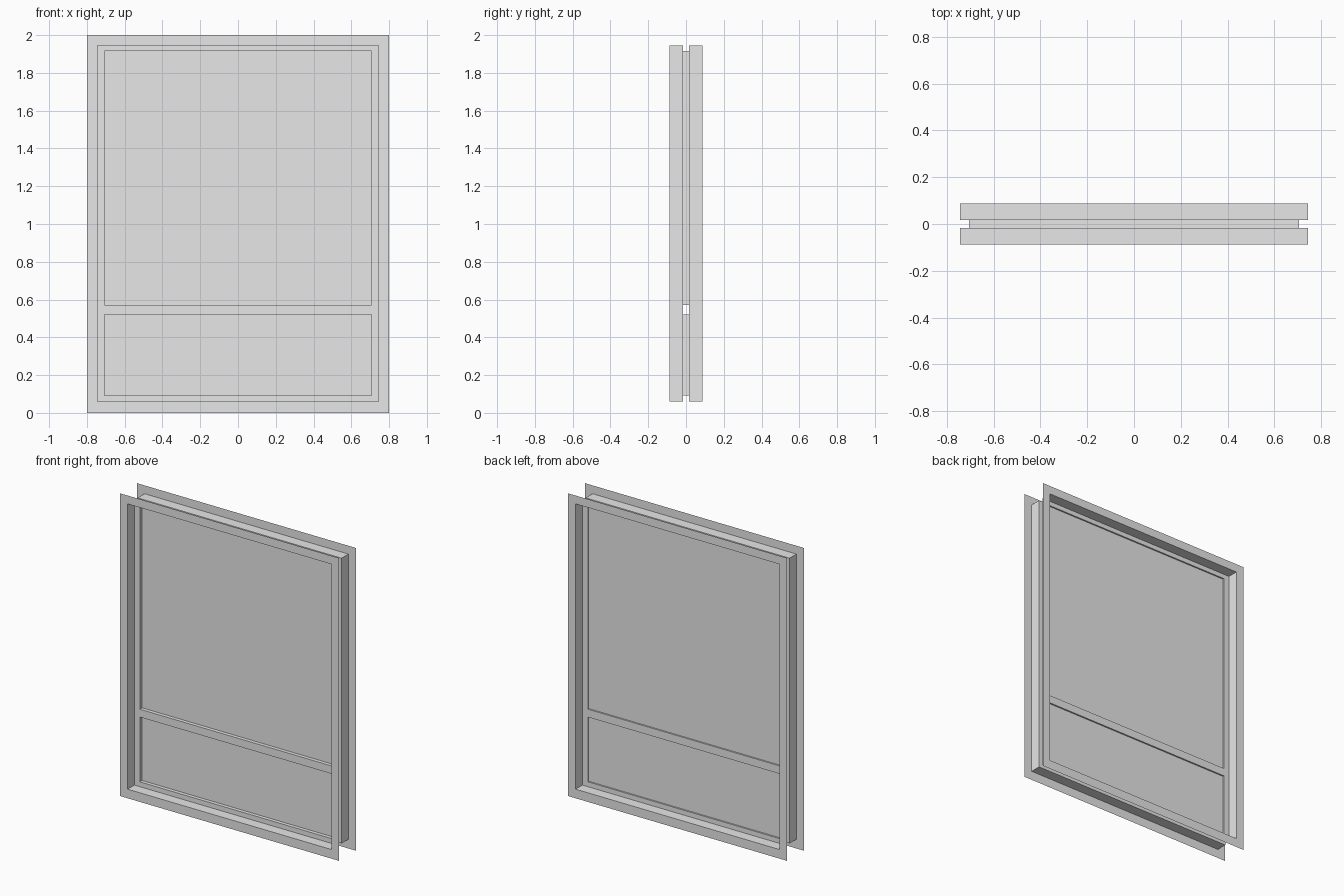
import bpy
import bmesh

cube = bpy.data.objects.get("Cube")
if cube:
    bpy.data.objects.remove(cube, do_unlink=True)

grey = bpy.data.materials.new("light_grey")
grey.use_nodes = True
grey.diffuse_color = (0.8, 0.8, 0.8, 1)
grey.node_tree.nodes["Principled BSDF"].inputs["Base Color"].default_value = (0.8, 0.8, 0.8, 1)

# Rectangles as half width, bottom, top
OUTER = (0.8, 0.0, 2.0)
TUBE = (0.745, 0.06, 1.945)
PANES = {"lower": (0.706, 0.092, 0.52), "upper": (0.706, 0.572, 1.915)}
FACE_Y, RAIL_Y, PANE_Y = 0.088, 0.017, 0.007


def corners(rect, y):
    w, low, high = rect
    return [(-w, y, low), (w, y, low), (w, y, high), (-w, y, high)]


def make(name, quads, flip=False):
    """Object from quads; flip turns the surface towards the back."""
    bm = bmesh.new()
    for quad in quads:
        bm.faces.new([bm.verts.new(p) for p in quad])
    bmesh.ops.remove_doubles(bm, verts=bm.verts, dist=0.0001)
    if flip:
        bmesh.ops.reverse_faces(bm, faces=bm.faces)
    mesh = bpy.data.meshes.new(name)
    bm.to_mesh(mesh)
    bm.free()
    mesh.materials.append(grey)
    obj = bpy.data.objects.new(name, mesh)
    bpy.context.collection.objects.link(obj)


def loft(*rings):
    """Quads joining each rectangle to the next."""
    quads = []
    for a, b in zip(rings, rings[1:]):
        for i in range(4):
            j = (i + 1) % 4
            quads.append([a[i], a[j], b[j], b[i]])
    return quads


def strip(x0, x1, z0, z1, y):
    return [(x0, y, z0), (x1, y, z0), (x1, y, z1), (x0, y, z1)]


low, up = PANES["lower"], PANES["upper"]
for side, s in (("front", -1), ("back", 1)):
    flip = s > 0
    # Flange and the jamb walls behind it
    make(side + "_casing", loft(corners(OUTER, s * FACE_Y), corners(TUBE, s * FACE_Y),
                                corners(TUBE, s * RAIL_Y)), flip)
    # Sash with stiles and three rails around two openings
    y = s * RAIL_Y
    w, z0, z1 = TUBE
    p = low[0]
    sash = [strip(-w, -p, z0, z1, y), strip(p, w, z0, z1, y)]
    for a, b in ((z0, low[1]), (low[2], up[1]), (up[2], z1)):
        sash.append(strip(-p, p, a, b, y))
    make(side + "_sash", sash, flip)
    # Thin reveals from the sash to the panes
    for name, rect in PANES.items():
        make(side + "_" + name + "_reveal",
             loft(corners(rect, y), corners(rect, PANE_Y)), flip)

# Panes
for name, rect in PANES.items():
    make(name + "_pane", [corners(rect, PANE_Y)])
